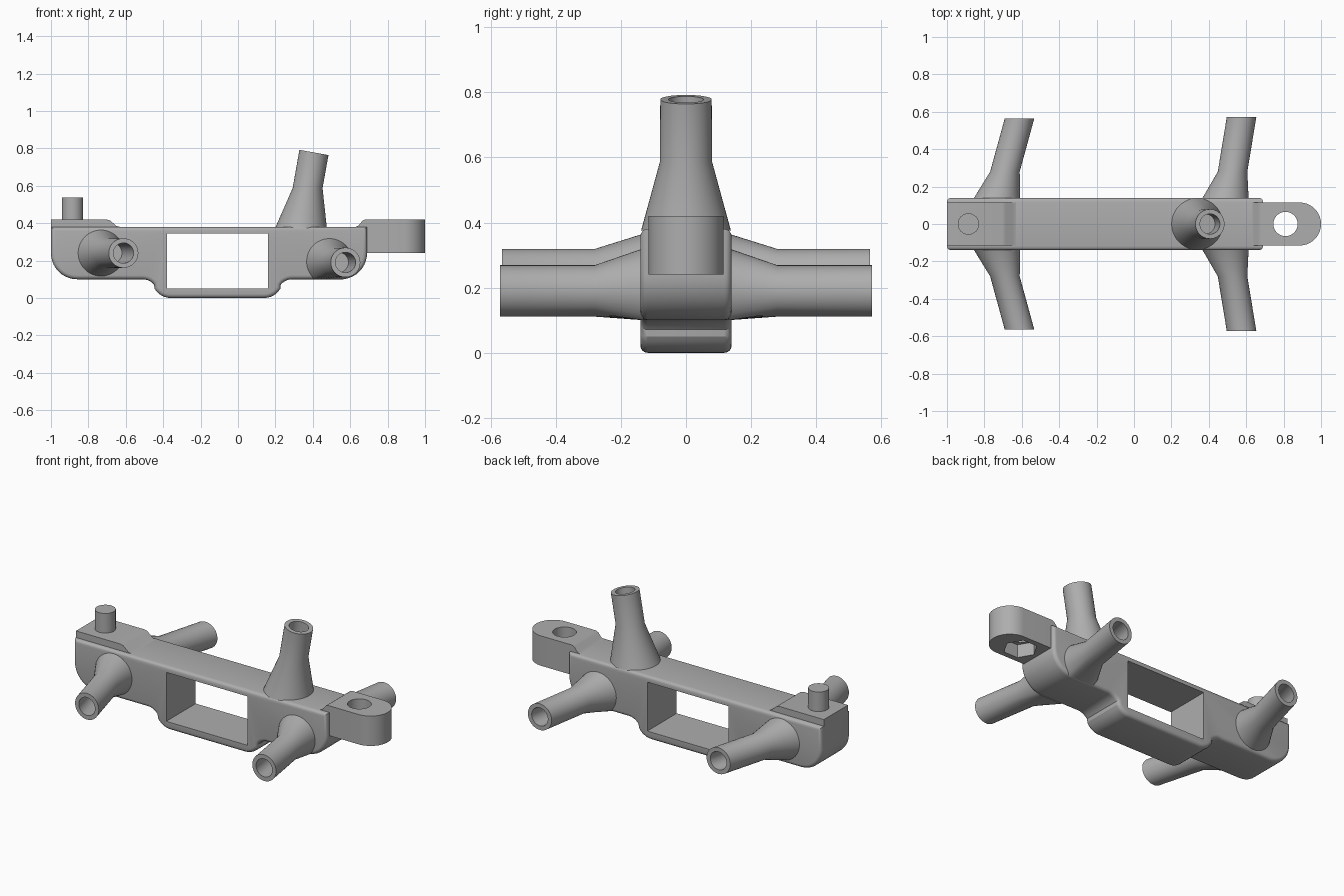
import bpy, bmesh, math
from mathutils import Vector

default = bpy.data.objects.get("Cube")
if default:
    bpy.data.objects.remove(default, do_unlink=True)

grey = bpy.data.materials.new("matte grey")
grey.use_nodes = True
GREY = (0.42, 0.42, 0.42, 1)
grey.diffuse_color = GREY
grey.node_tree.nodes["Principled BSDF"].inputs["Base Color"].default_value = GREY


def finish(name, bm):
    bmesh.ops.recalc_face_normals(bm, faces=bm.faces[:])
    mesh = bpy.data.meshes.new(name)
    bm.to_mesh(mesh)
    bm.free()
    mesh.materials.append(grey)
    obj = bpy.data.objects.new(name, mesh)
    bpy.context.collection.objects.link(obj)
    return obj


def select(obj):
    bpy.ops.object.select_all(action='DESELECT')
    obj.select_set(True)
    bpy.context.view_layer.objects.active = obj


def smooth(obj, degrees=28):
    select(obj)
    bpy.ops.object.shade_smooth_by_angle(angle=math.radians(degrees))


def extrude(name, outline, direction, rim=0):
    """Extrude a closed 3D outline, optionally rounding both rims."""
    bm = bmesh.new()
    first = bm.faces.new([bm.verts.new(p) for p in outline])
    ext = bmesh.ops.extrude_face_region(bm, geom=[first], use_keep_orig=True)
    moved = [v for v in ext["geom"] if isinstance(v, bmesh.types.BMVert)]
    bmesh.ops.translate(bm, verts=moved, vec=direction)
    bmesh.ops.recalc_face_normals(bm, faces=bm.faces[:])
    if rim:
        caps = [f for f in bm.faces if len(f.verts) == len(outline)]
        edges = list({e for f in caps for e in f.edges})
        bmesh.ops.bevel(bm, geom=edges, offset=rim, segments=4,
                        profile=0.5, affect='EDGES', clamp_overlap=False)
    return finish(name, bm)


def side_profile(name, points, half_width, rim=0):
    return extrude(name, [(x, -half_width, z) for x, z in points],
                   (0, 2 * half_width, 0), rim)


def disc(x, z, radius, sides, turn=0):
    return [(x + radius * math.cos(turn + math.tau * i / sides),
             radius * math.sin(turn + math.tau * i / sides), z) for i in range(sides)]


def cut(obj, cutter):
    select(obj)
    mod = obj.modifiers.new("cut", 'BOOLEAN')
    mod.operation, mod.solver, mod.object = 'DIFFERENCE', 'EXACT', cutter
    bpy.ops.object.modifier_apply(modifier=mod.name)
    bpy.data.objects.remove(cutter, do_unlink=True)


def loft(name, rings, sides=48, floor=None):
    """Skin circles given as (centre, normal, radius), capping both ends."""
    bm = bmesh.new()
    loops = []
    for centre, normal, radius in rings:
        n = Vector(normal).normalized()
        u = n.orthogonal().normalized() if abs(n.y) > 0.9 else Vector((0, 1, 0))
        if abs(n.y) > 0.9:
            u = Vector((1, 0, 0))
        w = n.cross(u)
        loop = []
        for i in range(sides):
            a = math.tau * i / sides
            p = Vector(centre) + radius * (u * math.cos(a) + w * math.sin(a))
            if floor is not None:
                p.z = max(p.z, floor)
            loop.append(bm.verts.new(p))
        loops.append(loop)
    for a, b in zip(loops, loops[1:]):
        for i in range(sides):
            j = (i + 1) % sides
            bm.faces.new((a[i], a[j], b[j], b[i]))
    bm.faces.new(loops[0])
    bm.faces.new(loops[-1])
    smooth(finish(name, bm), 25)


def arc(cx, cz, r, start, end, steps=10):
    return [(cx + r * math.cos(math.radians(start + (end - start) * i / steps)),
             cz + r * math.sin(math.radians(start + (end - start) * i / steps)))
            for i in range(steps + 1)]


# Main body with rounded lower corners, a dropped belly and a window
belly_left = arc(-0.51, 0.02, 0.08, 90, 40, 5) + arc(-0.36, 0.1, 0.1, 210, 270, 6)
belly_right = [(-0.22 - x, z) for x, z in reversed(belly_left)]
body_outline = ([(-1, 0.38)] + arc(-0.86, 0.24, 0.14, 180, 270) + belly_left
                + belly_right + arc(0.55, 0.24, 0.14, 270, 360) + [(0.69, 0.38)])
body = side_profile("main_body", body_outline, 0.14, 0.022)
cut(body, side_profile("window_cutter", [(-0.38, 0.05), (0.16, 0.05),
                                         (0.16, 0.345), (-0.38, 0.345)], 0.3))
smooth(body)

# Raised pad with a ramp, and its pin
pad = side_profile("pin_pad", [(-1, 0.36), (-0.63, 0.36), (-0.63, 0.38), (-0.65, 0.385),
                               (-0.685, 0.415), (-0.705, 0.42), (-1, 0.42)], 0.115)
smooth(pad)
smooth(extrude("coupling_pin", disc(-0.885, 0.4, 0.057, 40), (0, 0, 0.138)))

# Rounded lug with a through hole and a hexagonal pocket underneath
ramp = side_profile("lug_ramp", [(0.63, 0.36), (0.68, 0.36), (0.68, 0.42),
                                 (0.665, 0.413), (0.645, 0.388), (0.63, 0.38)], 0.115)
smooth(ramp)
lug_plan = [(x, y, 0.24) for x, y in
            [(0.68, -0.115)] + arc(0.885, 0, 0.115, -90, 90, 28) + [(0.68, 0.115)]]
lug = extrude("coupling_lug", lug_plan, (0, 0, 0.18))
cut(lug, extrude("hole_cutter", disc(0.81, 0.1, 0.065, 40), (0, 0, 0.5)))
cut(lug, extrude("pocket_cutter", disc(0.81, 0.1, 0.095, 6), (0, 0, 0.22)))
smooth(lug)

# Hollow angled side arms, paired front and back
Y = (0, 1, 0)
arms = {"left": ((0.487, 0.195), 0.527, (0.575, 0.572), 0.19),
        "right": ((-0.735, 0.24), -0.69, (-0.612, 0.565), 0.24)}
for side, ((bx, bz), mx, (ex, ey), z) in arms.items():
    for end, s in (("front", -1), ("back", 1)):
        ix = ex + (mx - ex) * 0.8
        loft(f"{side}_{end}_arm",
             [((bx, s * 0.13, bz), Y, 0.126), ((mx, s * 0.28, z), Y, 0.079),
              ((ex, s * ey, z), Y, 0.079), ((ex, s * ey, z), Y, 0.054),
              ((ix, s * 0.34, z), Y, 0.054)], floor=0.1)

# Hollow leaning mast
lean = (0.18, 0, 1)
loft("mast", [((0.337, 0, 0.375), (0, 0, 1), 0.138), ((0.372, 0, 0.587), (0, 0, 1), 0.08),
              ((0.406, 0, 0.778), lean, 0.079), ((0.406, 0, 0.778), lean, 0.054),
              ((0.38, 0, 0.632), lean, 0.054)])
